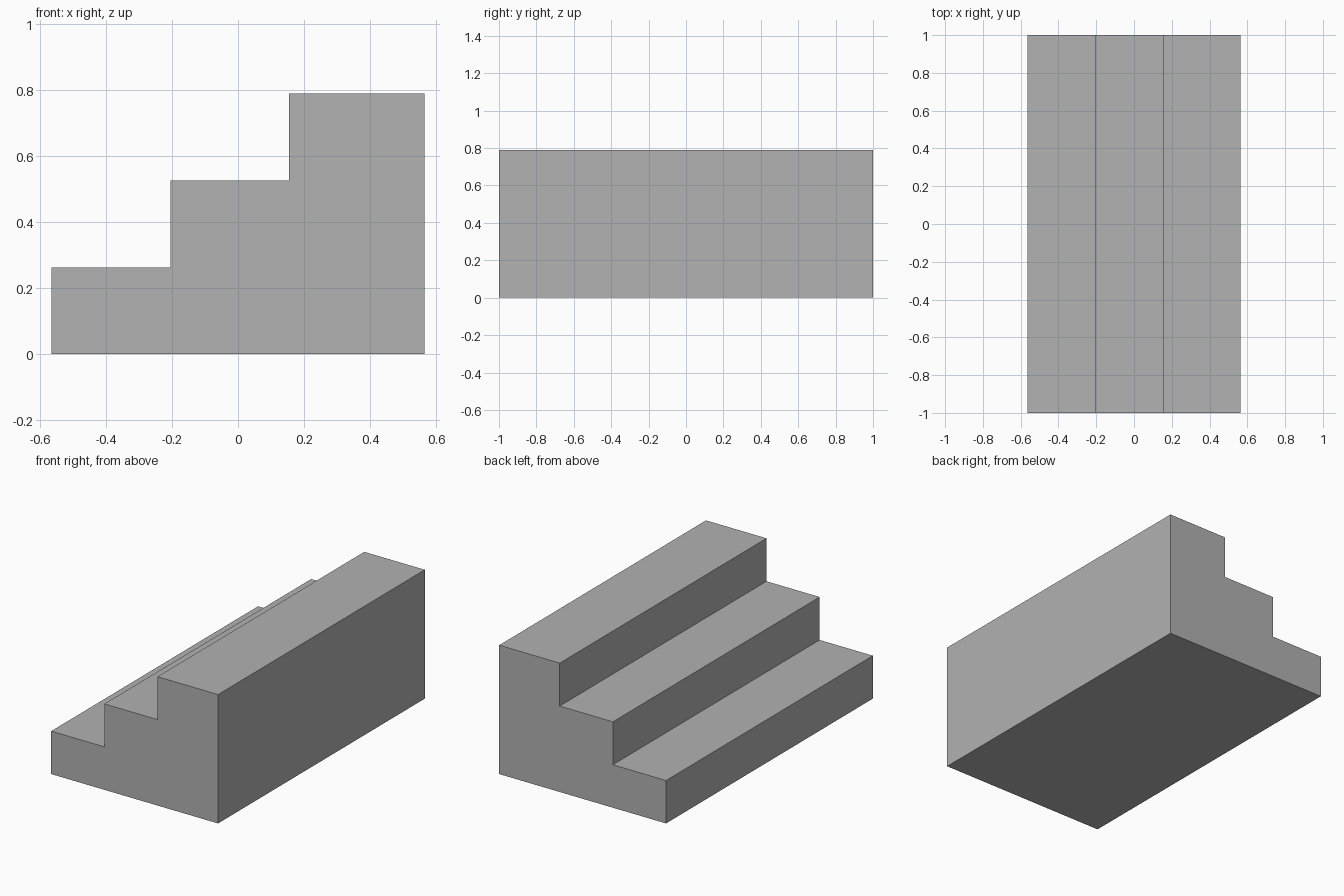
import bpy
import bmesh

cube = bpy.data.objects.get("Cube")
if cube:
    bpy.data.objects.remove(cube, do_unlink=True)

HALF_LENGTH = 1.0
RISE = 0.263
STEP_FRONTS = (-0.565, -0.205, 0.155)
BACK = 0.565

# Plain grey material
grey = bpy.data.materials.new("grey")
grey.use_nodes = True
colour = (0.445, 0.445, 0.445, 1)
grey.diffuse_color = colour
grey.node_tree.nodes["Principled BSDF"].inputs["Base Color"].default_value = colour

# Stepped side profile
profile = [(BACK, 0), (STEP_FRONTS[0], 0)]
for i, x in enumerate(STEP_FRONTS):
    end = STEP_FRONTS[i + 1] if i + 1 < len(STEP_FRONTS) else BACK
    profile += [(x, RISE * (i + 1)), (end, RISE * (i + 1))]

# Solid staircase, extruded along its width
bm = bmesh.new()
side = bm.faces.new([bm.verts.new((x, -HALF_LENGTH, z)) for x, z in profile])
extruded = bmesh.ops.extrude_face_region(bm, geom=[side], use_keep_orig=True)
moved = [v for v in extruded["geom"] if isinstance(v, bmesh.types.BMVert)]
bmesh.ops.translate(bm, verts=moved, vec=(0, 2 * HALF_LENGTH, 0))
bmesh.ops.recalc_face_normals(bm, faces=bm.faces)

mesh = bpy.data.meshes.new("staircase")
bm.to_mesh(mesh)
bm.free()
mesh.materials.append(grey)
staircase = bpy.data.objects.new("staircase", mesh)
bpy.context.collection.objects.link(staircase)
